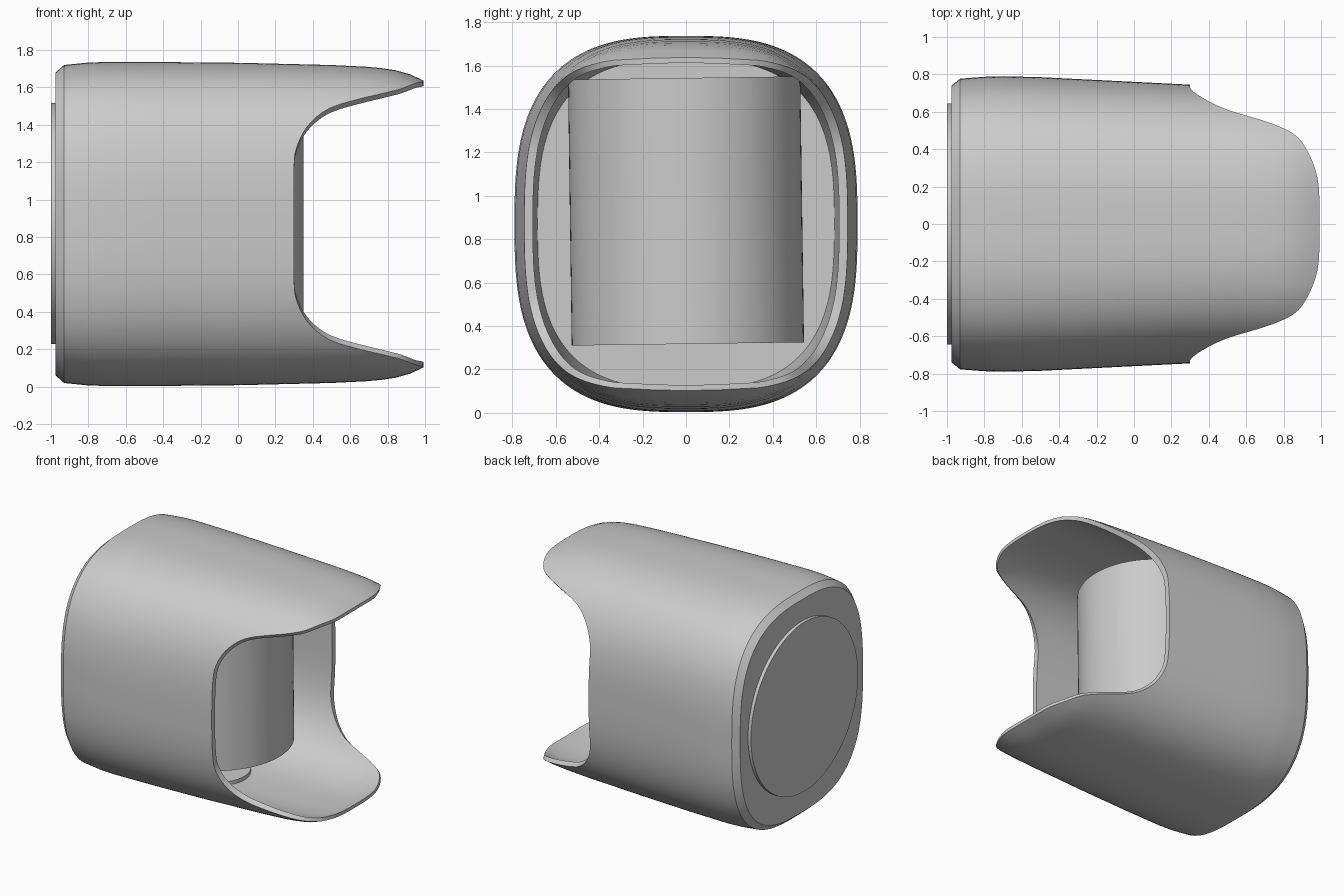
import bpy, bmesh, math
from mathutils import Matrix

if "Cube" in bpy.data.objects:
    bpy.data.objects.remove(bpy.data.objects["Cube"])

N = 192          # points around the shell
POW = 2.85       # squareness of the cross-section
MID = 0.87       # height of the shell axis

grey = bpy.data.materials.new("grey")
grey.diffuse_color = (0.6, 0.6, 0.6, 1)
grey.use_nodes = True
grey.node_tree.nodes["Principled BSDF"].inputs["Base Color"].default_value = grey.diffuse_color


def interp(pts, x):
    if x <= pts[0][0]:
        return pts[0][1]
    for (x0, v0), (x1, v1) in zip(pts, pts[1:]):
        if x <= x1:
            return v0 + (v1 - v0) * (x - x0) / (x1 - x0)
    return pts[-1][1]


# half width, half height and wall thickness along the length
WIDTH = [(-0.975, 0.74), (-0.93, 0.777), (-0.8, 0.787), (-0.7, 0.79), (-0.5, 0.785),
         (0.3, 0.745), (0.9, 0.72), (1.0, 0.70)]
HEIGHT = [(-0.975, 0.81), (-0.93, 0.85), (-0.8, 0.863), (-0.65, 0.868), (0, 0.862),
          (0.5, 0.85), (0.7, 0.84), (0.8, 0.83), (0.87, 0.817), (0.95, 0.79), (1.0, 0.762)]
WALL = [(-0.85, 0.1), (0.3, 0.04), (1.0, 0.025)]
# how far forward the rim reaches, by relative height on the section
RIM = [(0.386, 0.30), (0.45, 0.303), (0.503, 0.32), (0.585, 0.35), (0.667, 0.41),
       (0.728, 0.48), (0.759, 0.54), (0.808, 0.70), (0.872, 0.86), (0.953, 0.95),
       (0.985, 0.985), (1.0, 0.993)]

section = []
for i in range(N):
    a = 2 * math.pi * i / N
    r = (abs(math.cos(a)) ** POW + abs(math.sin(a)) ** POW) ** (-1 / POW)
    section.append((r * math.cos(a), r * math.sin(a)))
reach = [interp(RIM, abs(s)) for _, s in section]
for _ in range(2):
    reach = [(reach[i - 1] + 2 * reach[i] + reach[(i + 1) % N]) / 4 for i in range(N)]


def finish(bm, name, angle=30):
    bmesh.ops.recalc_face_normals(bm, faces=bm.faces[:])
    me = bpy.data.meshes.new(name)
    bm.to_mesh(me)
    bm.free()
    me.materials.append(grey)
    ob = bpy.data.objects.new(name, me)
    bpy.context.collection.objects.link(ob)
    bpy.ops.object.select_all(action='DESELECT')
    ob.select_set(True)
    bpy.context.view_layer.objects.active = ob
    bpy.ops.object.shade_smooth_by_angle(angle=math.radians(angle))
    return ob


def cylinder(name, radius, depth, matrix):
    bm = bmesh.new()
    bmesh.ops.create_cone(bm, cap_ends=True, segments=96, radius1=radius,
                          radius2=radius, depth=depth, matrix=matrix)
    return finish(bm, name)


# hooded shell: outer skin, scalloped rim, inner skin and closed back
bm = bmesh.new()


def ring(xs, inner=False):
    verts = []
    for (c, s), x in zip(section, xs):
        d = interp(WALL, x) if inner else 0
        verts.append(bm.verts.new((x, c * (interp(WIDTH, x) - d),
                                   MID + s * (interp(HEIGHT, x) - d))))
    return verts


def span(start, t):
    return [start + (x - start) * t for x in reach]


STEPS = 14
rings = [ring([x] * N) for x in (-0.975, -0.93, -0.8, -0.7)]
rings += [ring(span(-0.7, (k / STEPS) ** 0.6)) for k in range(1, STEPS + 1)]
rings += [ring(span(-0.85, (k / STEPS) ** 0.6), True) for k in range(STEPS, -1, -1)]
for r0, r1 in zip(rings, rings[1:]):
    for i in range(N):
        j = (i + 1) % N
        bm.faces.new((r0[i], r0[j], r1[j], r1[i]))
bm.faces.new(rings[0])
bm.faces.new(rings[-1])
finish(bm, "shell")

# round plate on the back
cylinder("back_plate", 0.645, 0.05,
         Matrix.Translation((-0.975, 0, 0.873)) @ Matrix.Rotation(math.pi / 2, 4, 'Y'))

# upright drum inside, leaning very slightly
cylinder("drum", 0.535, 1.225,
         Matrix.Translation((-0.185, 0, 0.93)) @ Matrix.Rotation(math.radians(0.8), 4, 'X'))

# low round bosses on the floor and ceiling under and over the drum
for name, z in (("floor_boss", 0.065), ("ceiling_boss", 2 * MID - 0.065)):
    cylinder(name, 0.24, 0.05, Matrix.Translation((-0.185, 0, z)))
